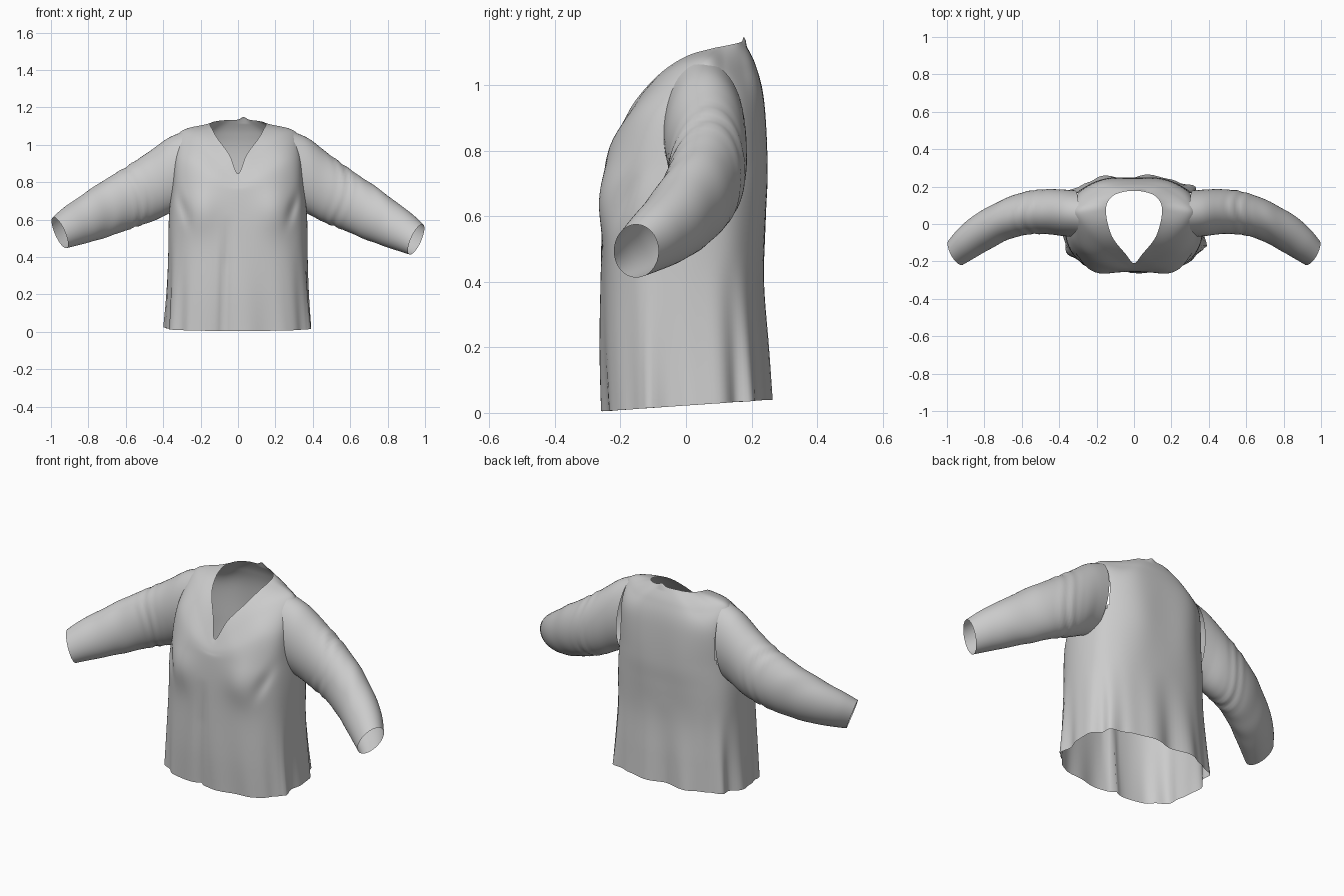
import bpy, bmesh
from math import sin, cos, pi, exp
from mathutils import Vector

if "Cube" in bpy.data.objects:
    bpy.data.objects.remove(bpy.data.objects["Cube"])


def catmull(p, i, t, closed):
    n = len(p)
    g = (lambda k: p[k % n]) if closed else (lambda k: p[max(0, min(n - 1, k))])
    a, b, c, d = g(i - 1), g(i), g(i + 1), g(i + 2)
    return 0.5 * (2 * b + (c - a) * t + (2 * a - 5 * b + 4 * c - d) * t * t
                  + (3 * b - a - 3 * c + d) * t ** 3)


def resample(p, steps, closed):
    spans = len(p) if closed else len(p) - 1
    out = [catmull(p, i, s / steps, closed) for i in range(spans) for s in range(steps)]
    return out if closed else out + [p[-1].copy()]


def loft(name, rings, cut=None):
    bm = bmesh.new()
    rows = [[bm.verts.new(p) for p in r] for r in rings]
    n = len(rows[0])
    for a, b in zip(rows, rows[1:]):
        for j in range(n):
            k = (j + 1) % n
            bm.faces.new((a[j], a[k], b[k], b[j]))
    if cut:
        gone = [f for f in bm.faces if cut(f.calc_center_median())]
        bmesh.ops.delete(bm, geom=gone, context='FACES')
    bmesh.ops.recalc_face_normals(bm, faces=bm.faces)
    me = bpy.data.meshes.new(name)
    bm.to_mesh(me)
    bm.free()
    ob = bpy.data.objects.new(name, me)
    bpy.context.collection.objects.link(ob)
    for f in me.polygons:
        f.use_smooth = True
    return ob


def bump(v, c, w):
    return exp(-((v - c) / w) ** 2)


# Torso: lower sections (z front, z back, half width, front y, back y, corner roundness)
sections = [(0.005, 0.04, 0.39, -0.252, 0.255, 0.72), (0.2, 0.2, 0.38, -0.26, 0.248, 0.74),
            (0.4, 0.4, 0.373, -0.26, 0.238, 0.76), (0.6, 0.6, 0.37, -0.256, 0.243, 0.78),
            (0.74, 0.74, 0.358, -0.248, 0.247, 0.78)]
# Upper half rows from front centre to back centre: chest, yoke, neckline
chest = [(0, -.24, .78), (.14, -.222, .83), (.25, -.16, .90), (.32, -.08, .93), (.335, .04, .98),
         (.318, .125, .97), (.265, .185, .95), (.165, .228, .95), (0, .238, .95)]
yoke = [(0, -.226, .815), (.085, -.19, .89), (.175, -.115, .99), (.25, -.03, 1.05), (.30, .06, 1.075),
        (.265, .12, 1.06), (.20, .17, 1.05), (.12, .203, 1.06), (0, .213, 1.06)]
neck = [(0, -.21, .845), (.045, -.16, .945), (.11, -.08, 1.035), (.14, 0, 1.088), (.15, .07, 1.11),
        (.14, .118, 1.12), (.105, .155, 1.128), (.05, .173, 1.133), (0, .177, 1.133)]


def spow(v, e):
    return abs(v) ** e * (1 if v > 0 else -1)


def half_section(zf, zb, w, yf, yb, e):
    out = []
    for i in range(9):
        a = -pi / 2 + i * pi / 8
        s = spow(sin(a), e) if i != 4 else 0
        c = abs(cos(a)) ** e if i not in (0, 8) else 0
        out.append((w * c, s * (yb if s > 0 else -yf), zf + (zb - zf) * (s + 1) / 2))
    return out


def full_ring(half):
    return [Vector(p) for p in half] + [Vector((-x, y, z)) for x, y, z in half[-2:0:-1]]


coarse = [full_ring(half_section(*s)) for s in sections] + [full_ring(h) for h in (chest, yoke, neck)]
rings = [resample(r, 8, True) for r in coarse]
columns = [resample(list(c), 9, False) for c in zip(*rings)]


# Cloth folds, bust fullness and the long crease below the placket
def drape(p, u):
    x, y, z = p
    low = max(0, 1 - z / 0.5) ** 1.3
    out = Vector((x, y, 0)).normalized()
    amount = 0.45 if y < -0.12 else 1
    p = p + out * low * amount * (0.012 * sin(u * 11 + 0.8) + 0.007 * sin(u * 17 + z * 2))
    if y < 0:
        full = bump(z, 0.65, 0.12) * (bump(x, 0.2, 0.1) + bump(x, -0.2, 0.1))
        p.y -= 0.028 * full
        line = -0.05 - 0.05 * (0.6 - z)
        p.y += 0.02 * bump(x, line, 0.02) * max(0, min(1, (0.62 - z) * 4))
        for s in (-1, 1):
            d = x * s - 0.29 + (0.65 - z) * 0.3
            p.y += 0.016 * bump(d, 0, 0.025) * bump(z, 0.66, 0.08)
    else:
        p.y += 0.008 * bump(z, 0.75, 0.2) * (bump(x, 0.14, 0.09) + bump(x, -0.14, 0.09))
        if z > 1.12:
            p.z += 0.015 * bump(x, 0.03, 0.02)
    return p


ncol = len(columns)
columns = [[drape(p, 2 * pi * j / ncol) for p in c] for j, c in enumerate(columns)]


def in_armhole(c):
    return abs(c.x) > 0.24 and ((c.y - 0.055) / 0.112) ** 2 + ((c.z - 0.855) / 0.195) ** 2 < 1


loft("shirt_body", list(zip(*columns)), in_armhole)

# Sleeves: top x, top z, bottom x, bottom z, centre y, half depth, sideways turn
stations = [(.295, 1.07, .335, .645, .055, .125, 0), (.38, 1.032, .385, .625, .06, .124, 0),
            (.48, .955, .455, .588, .066, .12, 0), (.60, .868, .55, .55, .058, .115, .005),
            (.72, .787, .66, .503, .022, .105, .018), (.85, .69, .78, .458, -.045, .097, .028),
            (.93, .628, .86, .432, -.102, .084, .032), (.985, .575, .92, .413, -.152, .068, .03)]


def sleeve(name, side):
    rings = []
    for tx, tz, bx, bz, y, ry, turn in stations:
        mid = Vector(((tx + bx) / 2, y, (tz + bz) / 2))
        up = Vector(((tx - bx) / 2, 0, (tz - bz) / 2))
        across = Vector((turn, ry, 0))
        rings.append([mid + up * cos(2 * pi * k / 48) + across * sin(2 * pi * k / 48) for k in range(48)])
    cols = [resample(list(c), 8, False) for c in zip(*rings)]
    rows = []
    for r in zip(*cols):
        mid = sum(r, Vector()) / len(r)
        row = []
        for k, p in enumerate(r):
            a = 2 * pi * k / 48
            # Bunched wrinkles around the upper arm and soft ones along the forearm
            s = mid.x + 0.025 * sin(2 * a + side)
            f = 0.022 * bump(s, 0.55, 0.05) * sin(s * 110) + 0.012 * bump(s, 0.72, 0.1) * sin(s * 45 + 2 * a)
            q = mid + (p - mid) * (1 + f)
            if side < 0:
                q.z += 0.036 * max(0, (q.x - 0.4) / 0.55)
            q.x *= side
            row.append(q)
        rows.append(row)
    loft(name, rows)


sleeve("right_sleeve", 1)
sleeve("left_sleeve", -1)
